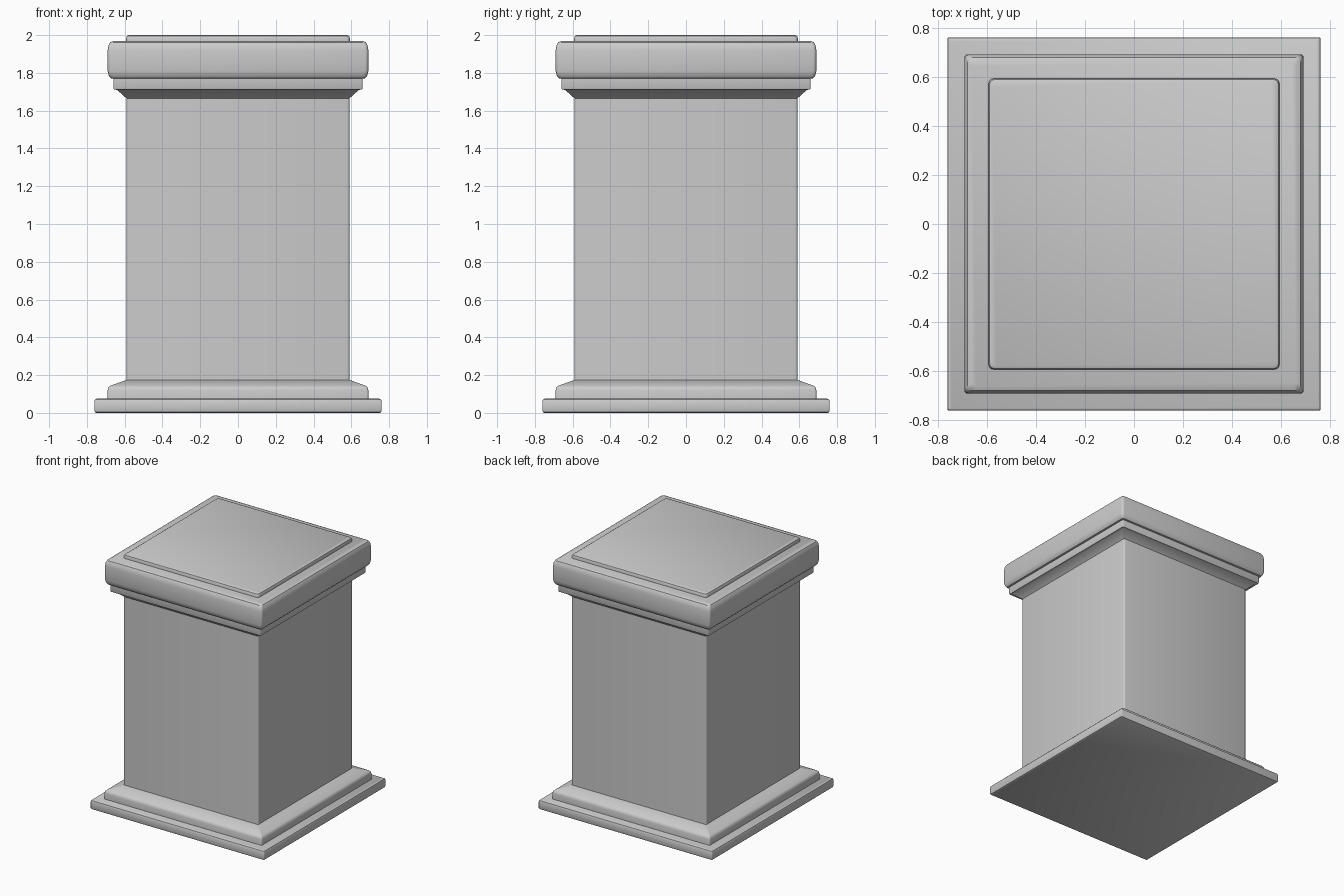
import bpy, bmesh, math

if "Cube" in bpy.data.objects:
    bpy.data.objects.remove(bpy.data.objects["Cube"])


def ring_points(half, radius, segs=3):
    """Square outline with rounded corners."""
    pts = []
    for k, (sx, sy) in enumerate([(1, 1), (-1, 1), (-1, -1), (1, -1)]):
        for i in range(segs + 1):
            a = math.pi / 2 * (k + i / segs)
            c = half - radius
            pts.append((sx * c + radius * math.cos(a), sy * c + radius * math.sin(a)))
    return pts


def square_part(name, profile, radius):
    """Sweep a (half width, height) profile around a rounded square."""
    bm = bmesh.new()
    rings = [[bm.verts.new((x, y, z)) for x, y in ring_points(h, radius)] for h, z in profile]
    n = len(rings[0])
    for lo, hi in zip(rings, rings[1:]):
        for i in range(n):
            j = (i + 1) % n
            bm.faces.new((lo[i], lo[j], hi[j], hi[i]))
    bm.faces.new(rings[0][::-1])
    bm.faces.new(rings[-1])
    mesh = bpy.data.meshes.new(name)
    bm.to_mesh(mesh)
    bm.free()
    obj = bpy.data.objects.new(name, mesh)
    bpy.context.collection.objects.link(obj)
    bpy.context.view_layer.objects.active = obj
    obj.select_set(True)
    bpy.ops.object.shade_smooth_by_angle(angle=math.radians(35))
    obj.select_set(False)
    return obj


# Stepped foot
square_part("base_plinth", [(0.75, 0), (0.757, 0.004), (0.76, 0.012), (0.76, 0.063),
                            (0.757, 0.071), (0.75, 0.075)], 0.006)
square_part("base_moulding", [(0.69, 0.075), (0.69, 0.12), (0.686, 0.135), (0.678, 0.143),
                              (0.59, 0.175)], 0.01)

# Main shaft
square_part("shaft", [(0.59, 0.17), (0.59, 1.67)], 0.012)

# Flared neck under the cap
square_part("neck_moulding", [(0.59, 1.665), (0.64, 1.71), (0.657, 1.712),
                              (0.66, 1.72), (0.66, 1.775)], 0.008)

# Rounded cap and its raised top panel
square_part("cap", [(0.66, 1.77), (0.674, 1.772), (0.684, 1.785), (0.69, 1.81), (0.69, 1.92),
                    (0.686, 1.945), (0.677, 1.962), (0.66, 1.97)], 0.018)
square_part("top_panel", [(0.592, 1.965), (0.592, 1.985), (0.588, 1.995), (0.578, 2.0)], 0.02)
